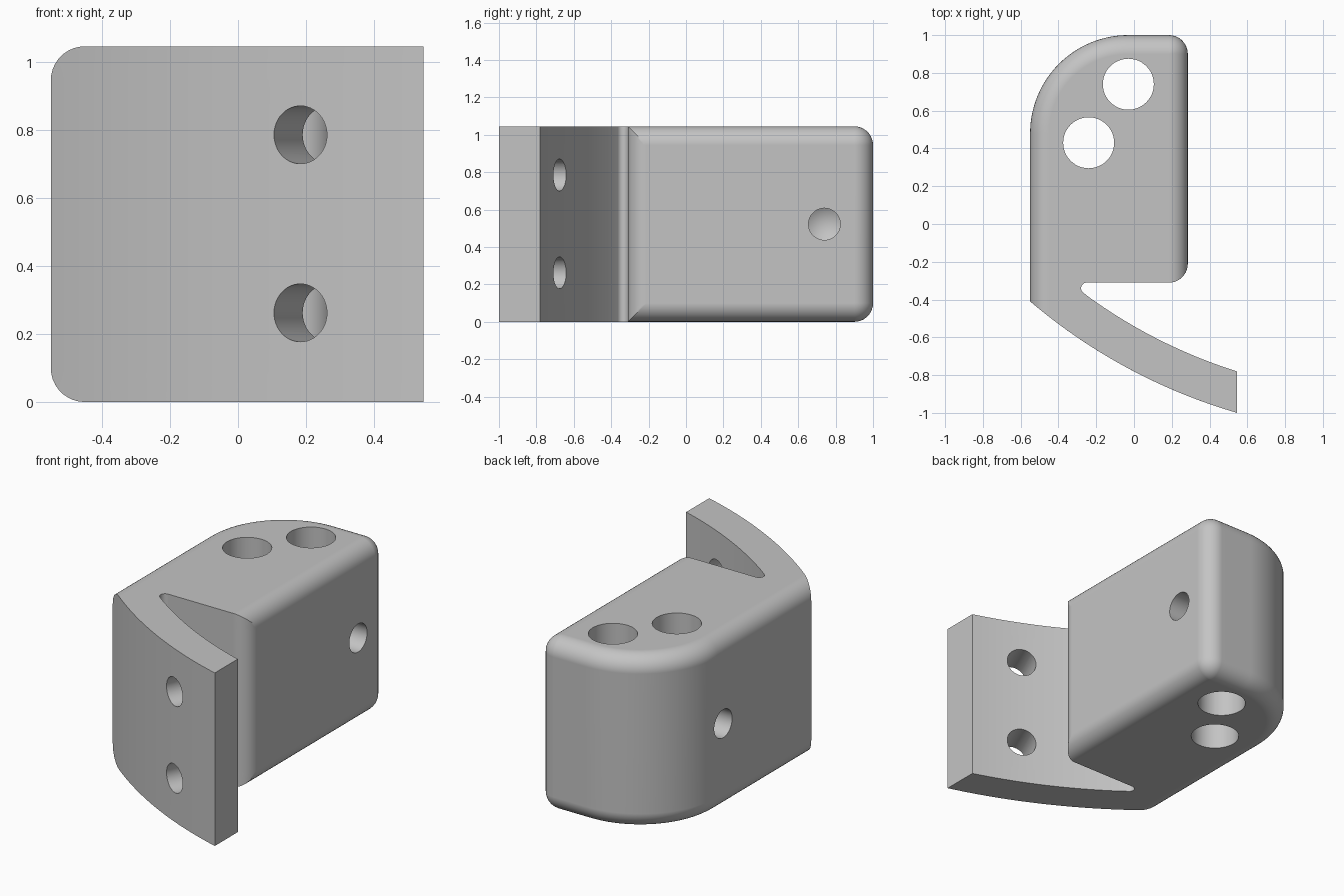
import bpy, bmesh
from math import sin, cos, acos, atan2, sqrt, pi, radians
from mathutils import Vector

if "Cube" in bpy.data.objects:
    bpy.data.objects.remove(bpy.data.objects["Cube"])

HEIGHT, FILLET = 1.045, 0.1
LEFT, RIGHT, FLANGE_END = -0.55, 0.285, 0.545
BACK, SLOT_Y = 1.0, -0.31
CX, CY, R_OUT, R_IN = 1.375, 1.852, 2.97, 2.76   # curved flange centre and radii


def arc(cx, cy, r, start, end, n):
    steps = [start + (end - start) * i / n for i in range(n + 1)]
    return [(cx + r * cos(a), cy + r * sin(a)) for a in steps]


def flange_y(x, r):
    return CY - sqrt(r * r - (x - CX) ** 2)


def flange_arc(x0, x1, r, n):
    xs = [x0 + (x1 - x0) * i / n for i in range(n + 1)]
    return [(x, flange_y(x, r)) for x in xs]


def outline(d):
    """Plan outline with the body edges drawn in by d; flange and slot stay put."""
    f = FILLET
    slot_x, slot_r = -0.25, 0.03
    slot_y = SLOT_Y - slot_r
    tangent = atan2(slot_y - CY, slot_x - CX) + 2 * pi
    slot = arc(slot_x, slot_y, slot_r, tangent, pi / 2, 10)
    pts = flange_arc(LEFT + d, FLANGE_END, R_OUT, 28)
    pts += flange_arc(FLANGE_END, slot[0][0], R_IN, 22)[:-1]
    pts += slot
    mitre = acos(max(0, 1 - d / f))
    pts += arc(RIGHT - f, SLOT_Y + f, f, -pi / 2, -mitre, 10)
    pts += arc(RIGHT - f, BACK - f, f - d, 0, pi / 2, 10)
    big = 0.52
    pts += arc(LEFT + big, BACK - big, big - d, pi / 2, pi, 28)
    return pts


def new_object(name, bm):
    bmesh.ops.recalc_face_normals(bm, faces=bm.faces)
    mesh = bpy.data.meshes.new(name)
    bm.to_mesh(mesh)
    bm.free()
    obj = bpy.data.objects.new(name, mesh)
    bpy.context.collection.objects.link(obj)
    return obj


# Bracket body: stacked outlines form the rounded top and bottom edges
N = 9
quarter = [pi / 2 * i / N for i in range(N + 1)]
upper = [(FILLET * (1 - cos(a)), HEIGHT - FILLET + FILLET * sin(a)) for a in quarter]
levels = [(d, HEIGHT - z) for d, z in reversed(upper)] + upper
bm = bmesh.new()
rings = [[bm.verts.new((x, y, z)) for x, y in outline(d)] for d, z in levels]
for low, high in zip(rings, rings[1:]):
    for i in range(len(low)):
        j = (i + 1) % len(low)
        bm.faces.new((low[i], low[j], high[j], high[i]))
bm.faces.new(rings[0][::-1])
bm.faces.new(rings[-1])
bmesh.ops.remove_doubles(bm, verts=bm.verts, dist=0.0002)
bracket = new_object("mounting_bracket", bm)

# Drill cutters
cut = bmesh.new()


def drill(start, direction, length, r, tip=0.0):
    direction = Vector(direction).normalized()
    start = Vector(start)
    matrix = direction.to_track_quat('Z', 'Y').to_matrix().to_4x4()
    matrix.translation = start + direction * length / 2
    made = bmesh.ops.create_cone(cut, cap_ends=True, segments=48, radius1=r,
                                 radius2=r, depth=length, matrix=matrix)
    if tip:
        faces = {f for v in made["verts"] for f in v.link_faces}
        end = max(faces, key=lambda f: (f.calc_center_median() - start).dot(direction))
        centre = bmesh.ops.poke(cut, faces=[end])["verts"][0]
        centre.co += direction * tip


# Rod holes through the body, each with a pointed blind hole beside it
rods = [(-0.03, 0.74), (-0.24, 0.43)]
for x, y in rods:
    drill((x, y, -0.1), (0, 0, 1), HEIGHT + 0.2, 0.135)
for (x, y), side, wall in zip(rods, (1, -1), (RIGHT, LEFT)):
    drill((wall + side * 0.1, y, HEIGHT / 2), (-side, 0, 0), 0.22, 0.085, 0.05)

# Screw holes square to the curved flange
hole_x = 0.183
hole_y = flange_y(hole_x, R_OUT)
inward = Vector((CX - hole_x, CY - hole_y, 0)).normalized()
for z in (0.262, 0.785):
    drill(Vector((hole_x, hole_y, z)) - inward * 0.1, inward, 0.4, 0.085)

cutter = new_object("drill_cutters", cut)
cutter.hide_render = True

bpy.context.view_layer.objects.active = bracket
bracket.select_set(True)
boolean = bracket.modifiers.new("holes", 'BOOLEAN')
boolean.operation = 'DIFFERENCE'
boolean.solver = 'EXACT'
boolean.object = cutter
bpy.ops.object.modifier_apply(modifier=boolean.name)
bpy.data.objects.remove(cutter)

# Grey finish, smooth curves and crisp edges
grey = bpy.data.materials.new("grey")
grey.use_nodes = True
colour = (0.55, 0.55, 0.55, 1)
grey.diffuse_color = colour
grey.node_tree.nodes["Principled BSDF"].inputs["Base Color"].default_value = colour
bracket.data.materials.clear()
bracket.data.materials.append(grey)
for poly in bracket.data.polygons:
    poly.material_index = 0
bpy.ops.object.shade_smooth_by_angle(angle=radians(30))
weighted = bracket.modifiers.new("flat_face_shading", 'WEIGHTED_NORMAL')
weighted.keep_sharp = True
